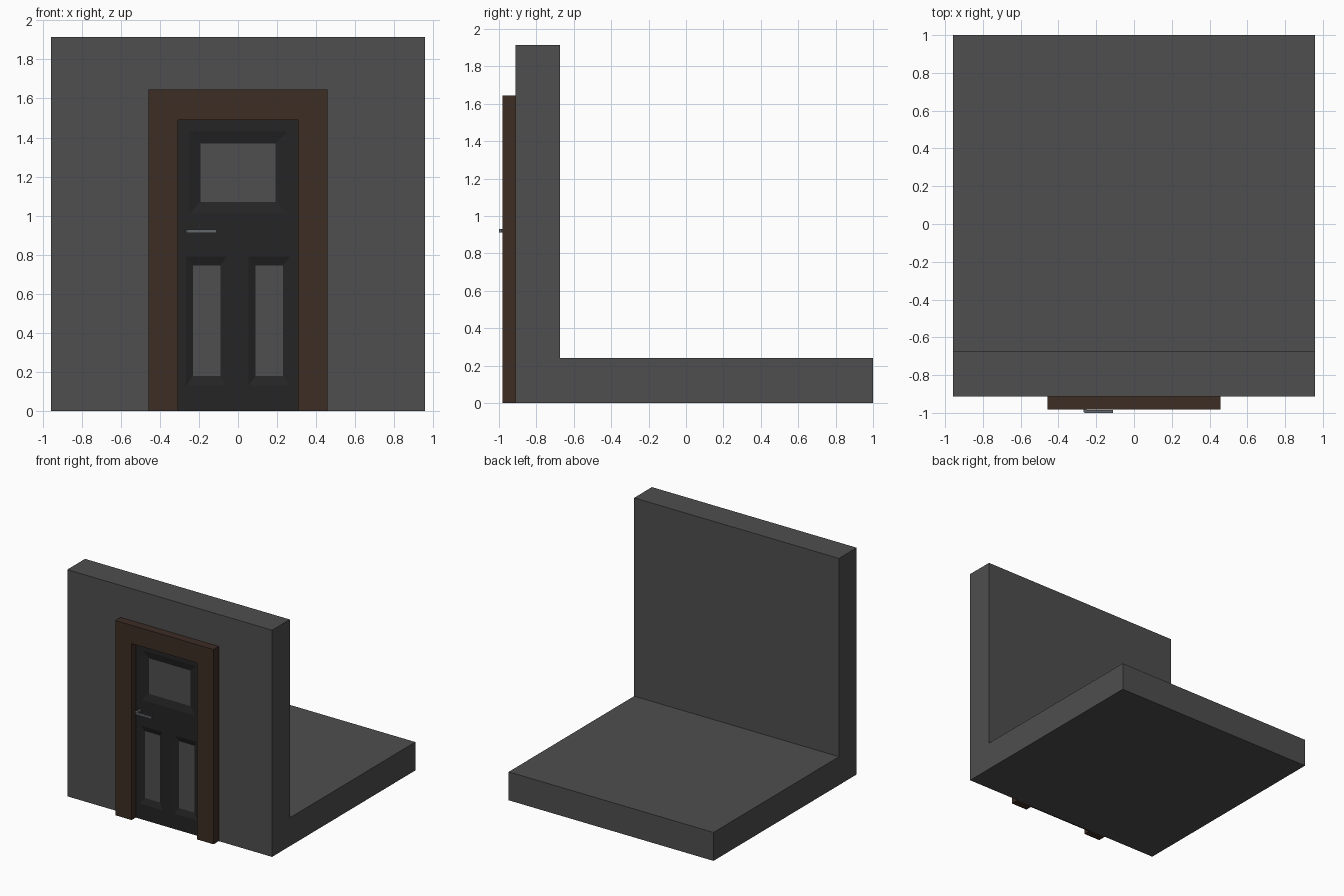
import bpy, bmesh

if "Cube" in bpy.data.objects:
    bpy.data.objects.remove(bpy.data.objects["Cube"])


def material(name, rgb):
    m = bpy.data.materials.new(name)
    m.diffuse_color = (*rgb, 1)
    m.use_nodes = True
    m.node_tree.nodes["Principled BSDF"].inputs["Base Color"].default_value = m.diffuse_color
    return m


STONE = material("dark_stone", (0.077, 0.077, 0.077))
WOOD = material("brown_wood", (0.047, 0.026, 0.018))
PAINT = material("black_paint", (0.018, 0.018, 0.018))
STEEL = material("steel", (0.13, 0.14, 0.15))


def extrude(name, points, offset, mat):
    """Solid made by sweeping a flat outline along an offset."""
    bm = bmesh.new()
    face = bm.faces.new([bm.verts.new(p) for p in points])
    new = bmesh.ops.extrude_face_region(bm, geom=[face])["geom"]
    verts = [v for v in new if isinstance(v, bmesh.types.BMVert)]
    bmesh.ops.translate(bm, verts=verts, vec=offset)
    return finish(name, bm, mat)


def finish(name, bm, mat):
    bmesh.ops.recalc_face_normals(bm, faces=bm.faces)
    me = bpy.data.meshes.new(name)
    bm.to_mesh(me)
    bm.free()
    me.materials.append(mat)
    ob = bpy.data.objects.new(name, me)
    bpy.context.collection.objects.link(ob)
    return ob


def funnel(name, outer, inner, y0, y1):
    """Tapered cutter: outer and inner (x0, x1, z0, z1) at y0 and y1, extended 10% each way."""
    bm = bmesh.new()
    for t in (-0.1, 1.1):
        x0, x1, z0, z1 = [a + (b - a) * t for a, b in zip(outer, inner)]
        y = y0 + (y1 - y0) * t
        bm.faces.new([bm.verts.new((x, y, z)) for x, z in
                      ((x0, z0), (x1, z0), (x1, z1), (x0, z1))])
    bm.verts.ensure_lookup_table()
    v = bm.verts
    for i in range(4):
        j = (i + 1) % 4
        bm.faces.new((v[i], v[j], v[j + 4], v[i + 4]))
    ob = finish(name, bm, PAINT)
    ob.hide_render = True
    ob.hide_set(True)
    return ob


# Wall and floor: one L-shaped profile
W = 0.957
profile = [(-0.912, 0), (1, 0), (1, 0.24), (-0.675, 0.24), (-0.675, 1.915), (-0.912, 1.915)]
extrude("wall_and_floor", [(-W, y, z) for y, z in profile], (2 * W, 0, 0), STONE)

# Door surround: upside-down U standing proud of the wall
half = [(0.306, 0), (0.306, 1.49), (0.459, 1.645), (0.459, 0)]
outline = [(-0.459, 0), (-0.459, 1.645), (0.459, 1.645), (0.459, 0),
           (0.306, 0), (0.306, 1.49), (-0.306, 1.49), (-0.306, 0)]
extrude("door_surround", [(x, -0.982, z) for x, z in outline], (0, 0.07, 0), WOOD)

# Door leaf with bevelled openings that reveal the grey wall
FRONT, BACK = -0.927, -0.912
leaf = [(-0.306, 0), (0.306, 0), (0.306, 1.49), (-0.306, 1.49)]
door = extrude("door", [(x, FRONT, z) for x, z in leaf], (0, BACK - FRONT, 0), PAINT)
openings = [((-0.25, 0.25, 1.01, 1.43), (-0.193, 0.193, 1.07, 1.37))]
for s in (-0.16, 0.16):
    openings.append(((s - 0.105, s + 0.105, 0.13, 0.79), (s - 0.071, s + 0.071, 0.18, 0.745)))
for i, (outer, inner) in enumerate(openings):
    cut = door.modifiers.new("panel_opening", "BOOLEAN")
    cut.operation = "DIFFERENCE"
    cut.solver = "EXACT"
    cut.object = funnel(f"panel_cutter_{i}", outer, inner, FRONT, BACK)

# Lever handle: L-shaped bar with its shaft running into the door
lever = [(-0.268, FRONT), (-0.268, -0.992), (-0.26, -1.0), (-0.11, -1.0),
         (-0.11, -0.985), (-0.252, -0.985), (-0.252, FRONT)]
extrude("door_handle", [(x, y, 0.912) for x, y in lever], (0, 0, 0.018), STEEL)
